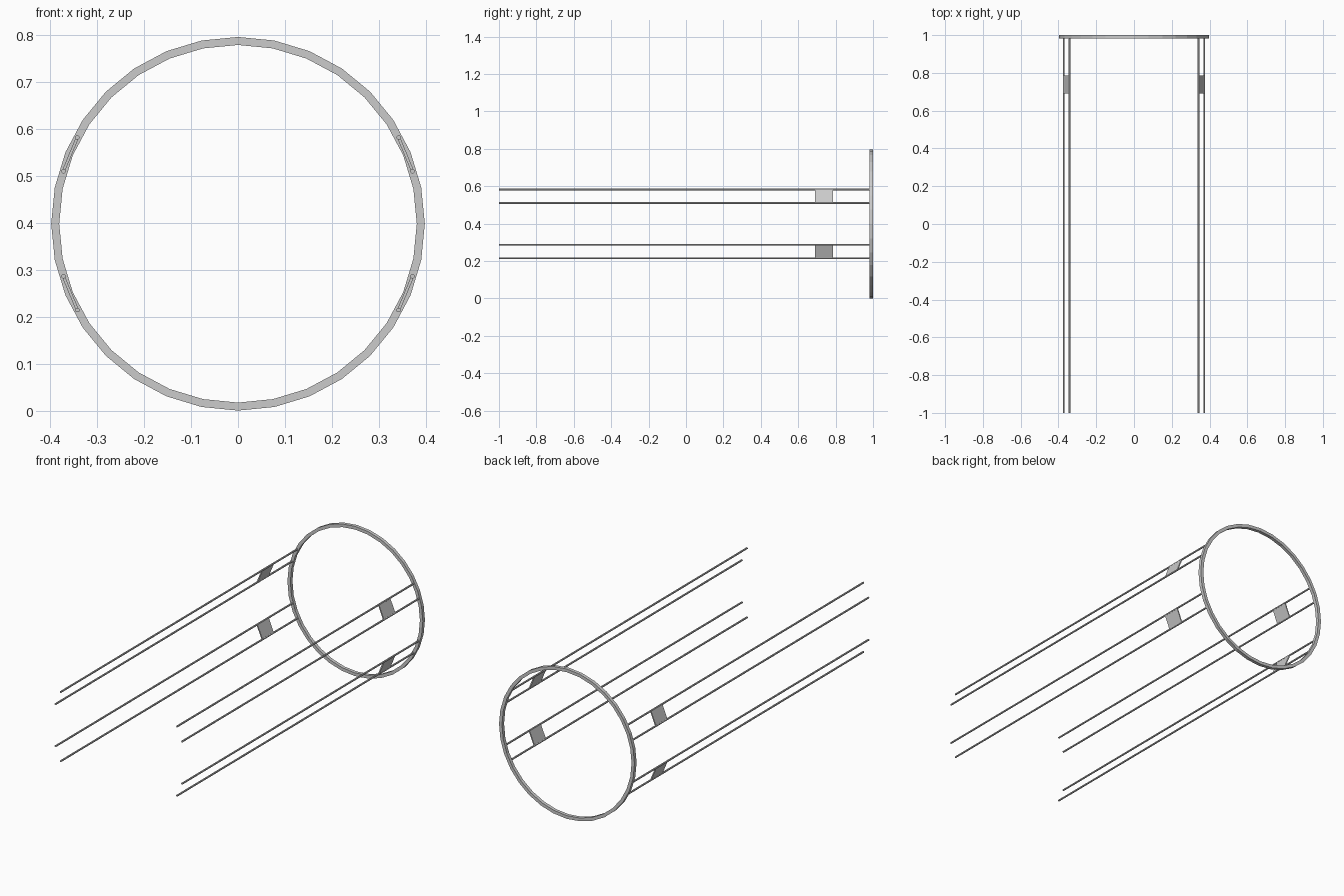
import bpy, bmesh
from math import sin, cos, pi, radians
from mathutils import Vector

if "Cube" in bpy.data.objects:
    bpy.data.objects.remove(bpy.data.objects["Cube"])

CZ = 0.3985          # height of the ring axis
R = 0.389            # centre-line radius


def make(name, bm):
    bmesh.ops.recalc_face_normals(bm, faces=bm.faces)
    me = bpy.data.meshes.new(name)
    bm.to_mesh(me)
    bm.free()
    ob = bpy.data.objects.new(name, me)
    bpy.context.collection.objects.link(ob)
    return ob


def prism(name, section, y0, y1):
    """Extrude an (x, z) outline along y."""
    bm = bmesh.new()
    a = [bm.verts.new((x, y0, z)) for x, z in section]
    face = bm.faces.new(a)
    new = bmesh.ops.extrude_face_region(bm, geom=[face])["geom"]
    bmesh.ops.translate(bm, vec=(0, y1 - y0, 0),
                        verts=[g for g in new if isinstance(g, bmesh.types.BMVert)])
    # extrude_face_region keeps or drops the start cap depending on context
    bmesh.ops.holes_fill(bm, edges=[e for e in bm.edges if e.is_boundary])
    return make(name, bm)


def polar(r, a):
    return Vector((r * cos(a), CZ + r * sin(a)))


# End ring: 32 segments, square section
bm = bmesh.new()
N, H, Y = 32, 0.0085, 0.991
loops = []
for i in range(N):
    a = 2 * pi * i / N
    loop = []
    for dr, dy in ((-H, -0.009), (H, -0.009), (H, 0.009), (-H, 0.009)):
        p = polar(R + dr, a)
        loop.append(bm.verts.new((p.x, Y + dy, p.y)))
    loops.append(loop)
for i in range(N):
    p, q = loops[i], loops[(i + 1) % N]
    for j in range(4):
        k = (j + 1) % 4
        bm.faces.new((p[j], p[k], q[k], q[j]))
make("end_ring", bm)

# Four rail pairs, each with a joining plate
for side, centre in (("upper_right", 22.5), ("upper_left", 157.5),
                     ("lower_left", 202.5), ("lower_right", 337.5)):
    ends = []
    for n, off in enumerate((-5.75, 5.75)):
        c = polar(R - 0.001, radians(centre + off))
        ends.append(c)
        outline = [c + 0.005 * Vector((cos(k * pi / 4 + pi / 8), sin(k * pi / 4 + pi / 8)))
                   for k in range(8)]
        prism(f"{side}_rail_{n + 1}", outline, -1.0, 0.99)
    # Flat plate spanning the two rails
    d = (ends[1] - ends[0]).normalized()
    t = Vector((-d.y, d.x)) * 0.003
    a, b = ends
    prism(f"{side}_plate", [a - t, b - t, b + t, a + t], 0.69, 0.785)
